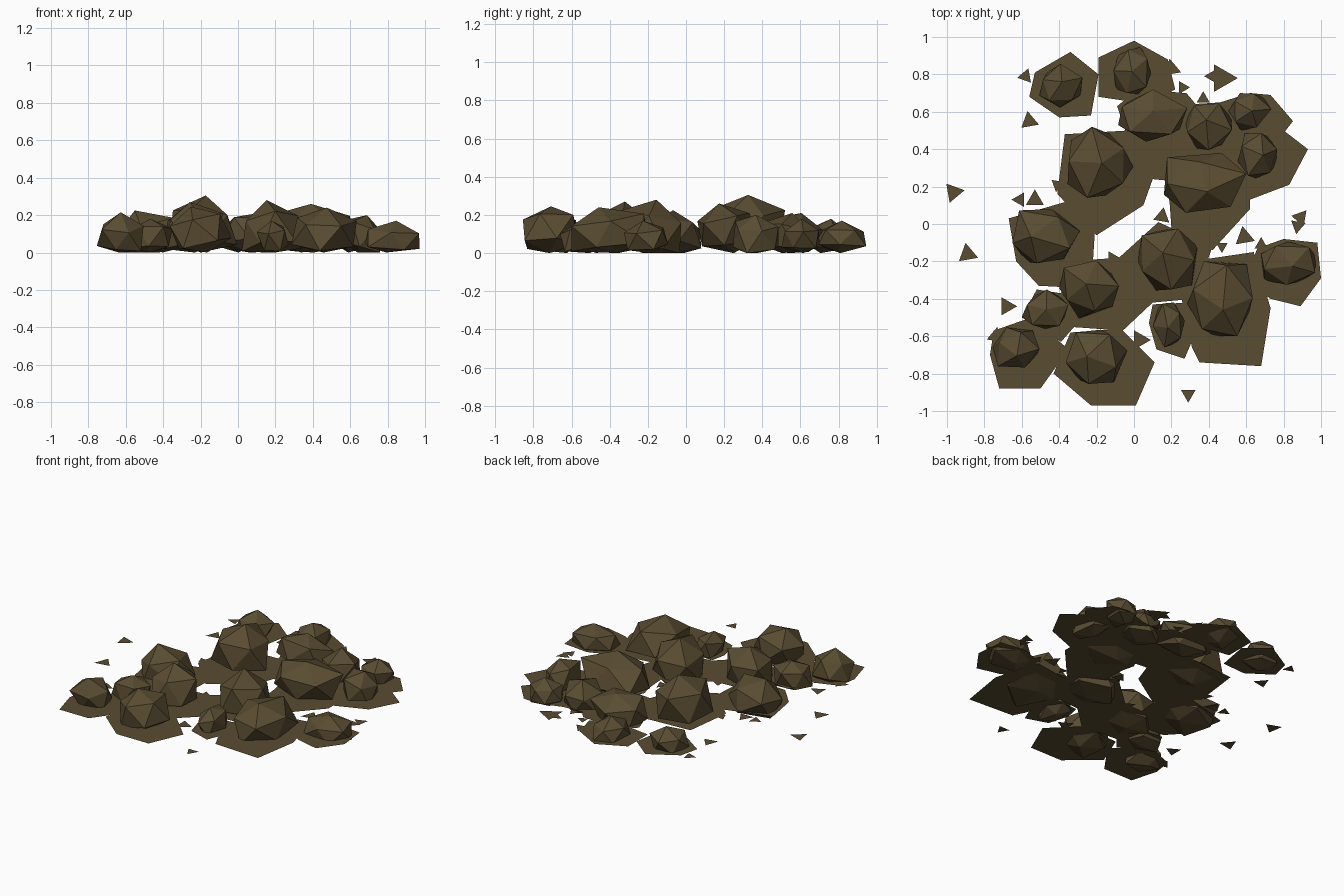
import bpy, bmesh, math, random
from mathutils import Matrix

random.seed(11)
EARTH = bpy.data.materials.new("earth brown")
EARTH.diffuse_color = (0.100, 0.072, 0.031, 1)
PATCH_Z = 0.04          # level of the flat soil around the rocks


def finish(bm, name):
    me = bpy.data.meshes.new(name)
    bm.to_mesh(me)
    bm.free()
    me.materials.append(EARTH)
    bpy.context.collection.objects.link(bpy.data.objects.new(name, me))


def rock(i, x, y, rx, ry, h):
    """Jittered 20-sided stone fitted to its footprint, with a flattened base."""
    bm = bmesh.new()
    bmesh.ops.create_icosphere(bm, subdivisions=1, radius=1)
    turn = Matrix.Rotation(random.uniform(0, 6.28), 3, 'Z') @ Matrix.Rotation(random.uniform(0.05, 0.35), 3, 'X')
    for v in bm.verts:
        v.co = turn @ (v.co * random.uniform(0.85, 1.12))
    lo = [min(v.co[k] for v in bm.verts) for k in range(3)]
    hi = [max(v.co[k] for v in bm.verts) for k in range(3)]
    for v in bm.verts:
        t = [(v.co[k] - lo[k]) / (hi[k] - lo[k]) for k in range(3)]
        z = -0.15 * h + 1.15 * h * t[2]
        v.co = (x + rx * (2 * t[0] - 1), y + ry * (2 * t[1] - 1), max(z, 0))
    bmesh.ops.recalc_face_normals(bm, faces=bm.faces)
    finish(bm, f"rock_{i}")


def patch(i, pts):
    """Flat soil polygon around a rock."""
    bm = bmesh.new()
    f = bm.faces.new([bm.verts.new((px, py, PATCH_Z + i * 0.0002)) for px, py in pts])
    f.normal_update()
    if f.normal.z < 0:
        f.normal_flip()
    bmesh.ops.triangulate(bm, faces=[f])
    finish(bm, f"soil_patch_{i}")


# Rocks: x, y, half width, half depth, height
ROCKS = [
    (-.39, .74, .115, .117, .18), (-.01, .82, .10, .125, .17), (.10, .58, .185, .14, .21),
    (-.18, .33, .175, .19, .305), (.38, .22, .22, .16, .26), (.40, .52, .125, .125, .21),
    (.62, .60, .115, .10, .18), (.66, .365, .105, .12, .20), (-.47, -.065, .18, .145, .225),
    (-.24, -.35, .16, .155, .27), (-.475, -.455, .125, .105, .18), (-.63, -.66, .125, .107, .215),
    (-.20, -.71, .165, .145, .245), (.18, -.19, .16, .165, .28), (.46, -.40, .175, .20, .24),
    (.185, -.54, .085, .12, .17), (.825, -.21, .145, .115, .17)]
for i, r in enumerate(ROCKS, 1):
    rock(i, *r)

# Soil patches, back half
patch(1, [(-.34, .92), (-.19, .80), (-.23, .58), (-.40, .57), (-.56, .68), (-.53, .81)])
patch(2, [(0, .98), (.18, .88), (.22, .72), (.08, .64), (-.19, .68), (-.19, .89)])
patch(3, [(-.09, .63), (.02, .72), (.28, .70), (.45, .50), (.30, .22), (.10, .24), (-.03, .45)])
patch(4, [(-.37, .48), (-.03, .50), (.10, .24), (.05, .10), (-.20, -.06), (-.41, .16)])
patch(5, [(.30, .50), (.62, .45), (.62, .08), (.42, -.14), (.20, -.02), (.19, .12), (.17, .20)])
patch(6, [(.30, .64), (.46, .65), (.62, .70), (.73, .69), (.85, .55), (.78, .46), (.50, .30)])
patch(7, [(.80, .50), (.93, .40), (.83, .21), (.62, .13), (.45, .30), (.55, .50)])
# Soil patches, front half
patch(8, [(-.67, .03), (-.36, .12), (-.21, -.05), (-.22, -.21), (-.33, -.34), (-.51, -.33), (-.63, -.20)])
patch(9, [(-.22, -.19), (-.07, -.18), (.10, -.36), (-.06, -.57), (-.34, -.55), (-.42, -.40)])
patch(10, [(-.52, -.35), (-.33, -.38), (-.32, -.55), (-.39, -.63), (-.60, -.50)])
patch(11, [(-.75, -.57), (-.55, -.50), (-.35, -.67), (-.50, -.88), (-.72, -.88), (-.77, -.70)])
patch(12, [(-.34, -.58), (-.07, -.56), (.11, -.74), (.01, -.97), (-.23, -.97), (-.43, -.80)])
patch(13, [(.13, .01), (.42, -.12), (.32, -.40), (.10, -.42), (-.06, -.57), (-.15, -.30), (-.08, -.18)])
patch(14, [(.30, -.20), (.64, -.15), (.73, -.45), (.68, -.76), (.35, -.74), (.31, -.66), (.25, -.38)])
patch(15, [(.10, -.43), (.30, -.42), (.33, -.58), (.27, -.72), (.12, -.67), (.08, -.53)])
patch(16, [(.66, -.13), (.80, -.08), (.98, -.10), (1.0, -.29), (.89, -.44), (.73, -.40), (.59, -.30)])

# Loose triangular chips: x, y, radius, direction in degrees
CHIPS = [
    (-.58, .79, .045, 70), (-.56, .55, .055, 100), (-.965, .17, .06, 10), (-.89, -.16, .06, 100),
    (-.61, .13, .045, 60), (-.53, .13, .055, 90), (-.68, -.44, .055, 0), (.29, -.91, .045, 30),
    (.47, .78, .085, 0), (.42, .79, .045, 60), (.26, .73, .04, 0), (.20, .83, .055, 100),
    (.37, .67, .04, 90), (.89, .035, .05, 50), (.875, -.01, .045, 20), (.59, -.07, .06, 100),
    (.47, -.12, .035, 30), (.15, .04, .05, 80), (.68, -.11, .04, 90), (-.11, -.19, .05, 0),
    (.03, -.62, .06, 0), (-.74, -.60, .05, 80), (-.41, .21, .04, 140)]
bm = bmesh.new()
for x, y, r, a in CHIPS:
    ring = [math.radians(a + 120 * k) for k in range(3)]
    bm.faces.new([bm.verts.new((x + r * math.cos(t), y + r * math.sin(t), PATCH_Z)) for t in ring])
finish(bm, "loose_chips")
